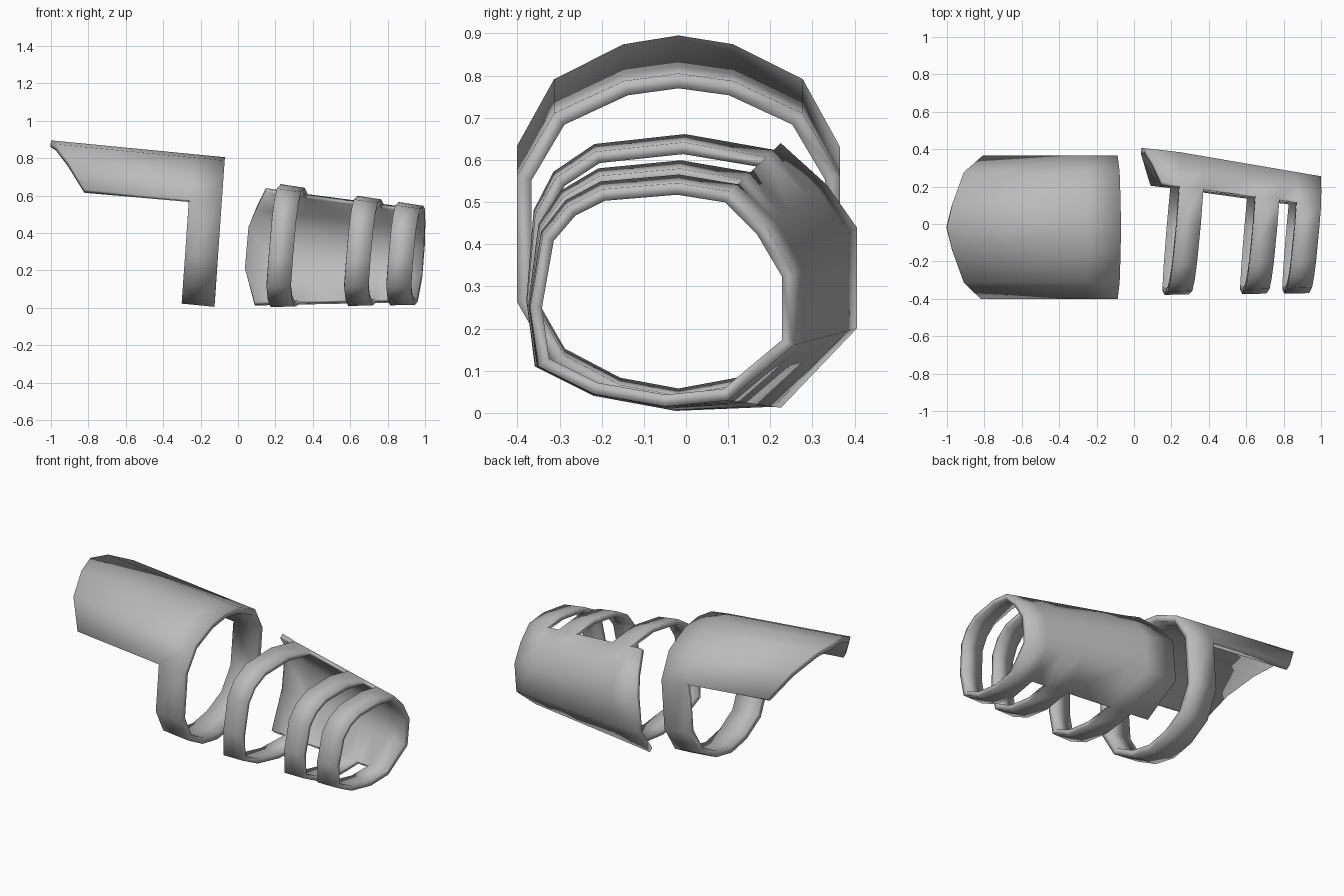
import bpy, bmesh

cube = bpy.data.objects.get("Cube")
if cube:
    bpy.data.objects.remove(cube, do_unlink=True)

# Single plain grey for all the armour
grey = bpy.data.materials.new("plain_grey")
grey.use_nodes = True
grey.diffuse_color = (0.5, 0.5, 0.5, 1)
grey.node_tree.nodes["Principled BSDF"].inputs["Base Color"].default_value = (0.5, 0.5, 0.5, 1)


def guard(name, rows, ring_spans, shell_segments, thickness):
    """Loft closed rows of points; ring spans go all round, other spans only cover the shell."""
    bm = bmesh.new()
    grid = [[bm.verts.new(p) for p in row] for row in rows]
    n = len(rows[0])
    for i in range(len(rows) - 1):
        for j in range(n):
            if i in ring_spans or j in shell_segments:
                k = (j + 1) % n
                bm.faces.new((grid[i][j], grid[i][k], grid[i + 1][k], grid[i + 1][j]))
    bmesh.ops.delete(bm, geom=[v for v in bm.verts if not v.link_faces], context='VERTS')
    # Make the faces point away from the limb axis
    bm.normal_update()
    f = max(bm.faces, key=lambda q: q.calc_center_median().y)
    if f.normal.y < 0:
        bmesh.ops.reverse_faces(bm, faces=bm.faces[:])
    mesh = bpy.data.meshes.new(name)
    bm.to_mesh(mesh)
    bm.free()
    mesh.shade_smooth()
    mesh.materials.append(grey)
    obj = bpy.data.objects.new(name, mesh)
    bpy.context.collection.objects.link(obj)
    mod = obj.modifiers.new("thickness", 'SOLIDIFY')
    mod.thickness = thickness
    mod.offset = -1
    mod.use_even_offset = True
    return obj


# Upper arm guard: half shell along the top with one full ring at the elbow
half = [(0.13, 0.787), (0.295, 0.71), (0.383, 0.56), (0.383, 0.26), (0.295, 0.105), (0.15, 0.028)]
section = ([(0, 0.805)] + half + [(0, 0.0)] + [(-y, z) for y, z in reversed(half)])
tip_x = {0: -1.0, 1: -0.97, 2: -0.91, 3: -0.81, 13: -0.97, 12: -0.91, 11: -0.82}


def upper_point(y, z, x):
    return (x, y - 0.018, z - 0.097 * (x + 0.07))


upper_rows = [[upper_point(y, z, tip_x.get(j, -0.8)) for j, (y, z) in enumerate(section)]]
for x_top in (-0.245, -0.07):
    upper_rows.append([upper_point(y, z, x_top + 0.07 * (z - 0.805)) for y, z in section])
guard("upper_arm_guard", upper_rows, {1}, {0, 1, 2, 11, 12, 13}, 0.035)

# Forearm guard: tapering back shell with three full rings
elbow = [(0, .68), (.225, .64), (.335, .54), (.405, .44), (.405, .20), (.225, .012), (-.02, .003),
         (-.22, .04), (-.36, .11), (-.38, .27), (-.365, .49), (-.32, .585), (-.22, .655)]
wrist = [(-.02, .545), (.105, .525), (.19, .44), (.255, .33), (.255, .16), (.10, .03), (-.05, .015),
         (-.22, .045), (-.35, .11), (-.37, .25), (-.34, .42), (-.28, .49), (-.20, .53)]
cuff_x = {1: 0.15, 2: 0.10, 3: 0.06, 4: 0.04, 5: 0.09}


def forearm_row(x_ref):
    t = (x_ref - 0.1) / 0.9
    row = []
    for (ya, za), (yb, zb) in zip(elbow, wrist):
        y, z = ya + (yb - ya) * t, za + (zb - za) * t
        row.append((x_ref + 0.09 * (y - 0.25) + 0.08 * (z - 0.33), y, z))
    return row


forearm_rows = [[(cuff_x.get(j, 0.1), y, z) for j, (y, z) in enumerate(elbow)]]
forearm_rows += [forearm_row(x) for x in (0.225, 0.355, 0.64, 0.77, 0.865, 0.998)]
guard("forearm_guard", forearm_rows, {1, 3, 5}, {1, 2, 3, 4}, 0.028)
